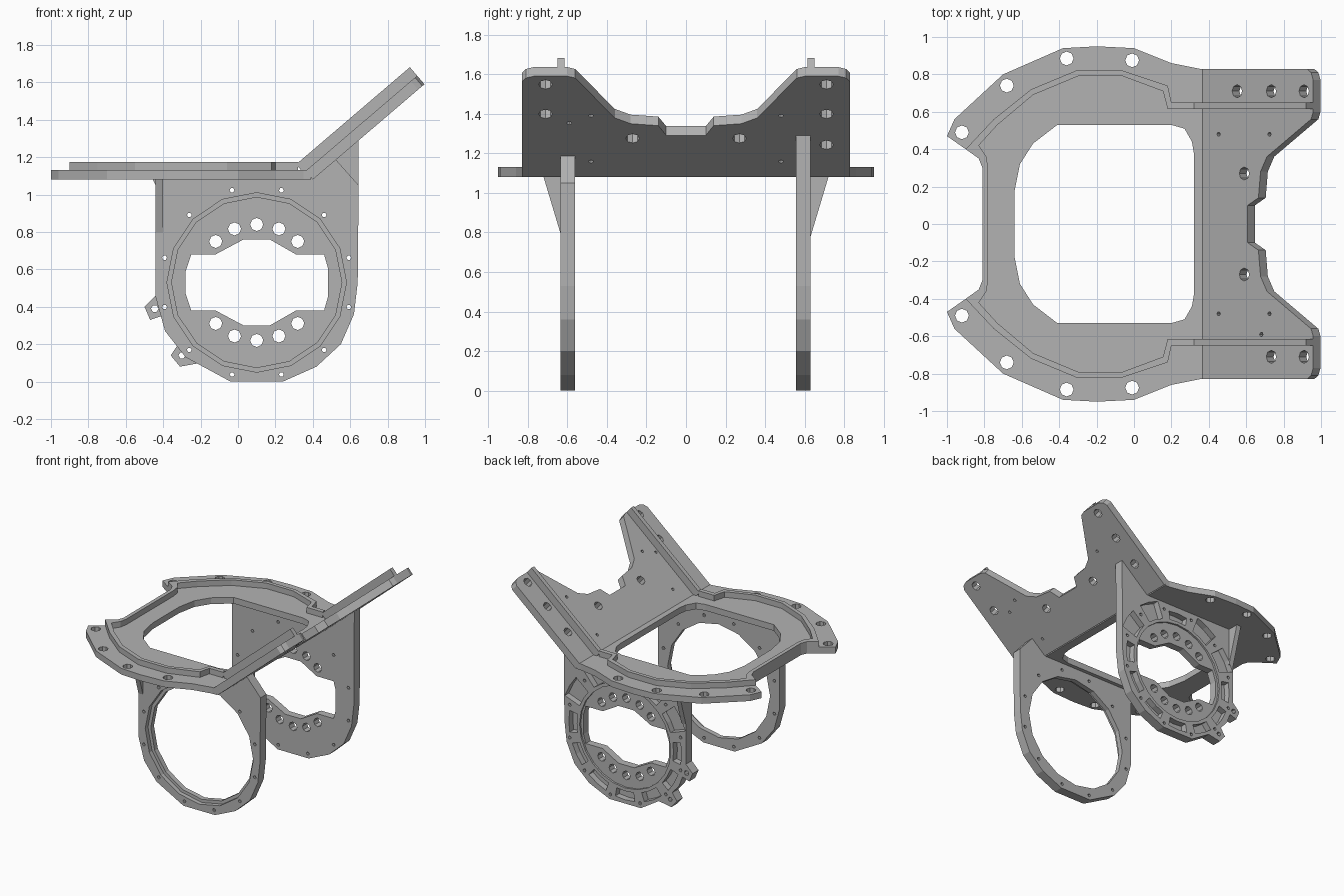
import bpy, bmesh
from math import sin, cos, radians
from mathutils import Matrix, Vector

if "Cube" in bpy.data.objects:
    bpy.data.objects.remove(bpy.data.objects["Cube"])

GREY = 0.45
metal = bpy.data.materials.new("plain_grey")
metal.diffuse_color = (GREY, GREY, GREY, 1)
metal.use_nodes = True
metal.node_tree.nodes["Principled BSDF"].inputs["Base Color"].default_value = (GREY, GREY, GREY, 1)


def slab(name, loops, low, high, frame=Matrix()):
    """Extrude an outline with holes between two heights of a local frame."""
    curve = bpy.data.curves.new(name, "CURVE")
    curve.dimensions = "2D"
    curve.fill_mode = "BOTH"
    curve.extrude = (high - low) / 2
    for loop in loops:
        spline = curve.splines.new("POLY")
        spline.points.add(len(loop) - 1)
        for point, (a, b) in zip(spline.points, loop):
            point.co = (a, b, 0, 1)
        spline.use_cyclic_u = True
    helper = bpy.data.objects.new(name + "_curve", curve)
    bpy.context.collection.objects.link(helper)
    graph = bpy.context.evaluated_depsgraph_get()
    mesh = bpy.data.meshes.new_from_object(helper.evaluated_get(graph))
    bpy.data.objects.remove(helper)
    bm = bmesh.new()
    bm.from_mesh(mesh)
    bmesh.ops.remove_doubles(bm, verts=bm.verts, dist=0.0005)
    bmesh.ops.recalc_face_normals(bm, faces=bm.faces)
    bm.transform(frame @ Matrix.Translation((0, 0, (low + high) / 2)))
    for face in bm.faces:
        face.smooth = False
    bm.to_mesh(mesh)
    bm.free()
    mesh.materials.clear()
    mesh.materials.append(metal)
    obj = bpy.data.objects.new(name, mesh)
    bpy.context.collection.objects.link(obj)
    return obj


def circle(x, y, r, sides=8):
    return [(x + r * cos(radians(360 * i / sides)), y + r * sin(radians(360 * i / sides)))
            for i in range(sides)]


def polar(r, angle):
    return CX + r * cos(radians(angle)), CZ + r * sin(radians(angle))


def mirrored(half):
    return half + [(x, -y) for x, y in reversed(half)]


# Flat platform with a rounded window and bolt flange
platform_edge = mirrored([
    (0.39, 0.83), (0.35, 0.83), (0.2, 0.86), (0, 0.94), (-0.2, 0.95), (-0.38, 0.94),
    (-0.7, 0.8), (-0.96, 0.56), (-1, 0.47), (-0.9, 0.4), (-0.83, 0.35), (-0.81, 0.3)])
window = mirrored([
    (0.32, 0.38), (0.31, 0.44), (0.27, 0.51), (0.2, 0.53), (-0.41, 0.53),
    (-0.54, 0.43), (-0.61, 0.32), (-0.64, 0.17)])
flange_holes = [circle(x, side * y, 0.037) for side in (1, -1)
                for x, y in ((-0.92, 0.49), (-0.68, 0.74), (-0.36, 0.885), (-0.01, 0.875))]
slab("platform", [platform_edge, window] + flange_holes, 1.08, 1.13)

# Thin raised lip around the platform
lip_outer = mirrored([
    (0.32, 0.65), (0.2, 0.65), (0.18, 0.74), (-0.06, 0.82), (-0.31, 0.82), (-0.55, 0.72),
    (-0.75, 0.56), (-0.9, 0.4), (-0.83, 0.35), (-0.81, 0.3)])
lip_inner = mirrored([
    (0.32, 0.615), (0.18, 0.615), (0.155, 0.71), (-0.06, 0.79), (-0.3, 0.79), (-0.54, 0.69),
    (-0.73, 0.53), (-0.83, 0.42), (-0.79, 0.36), (-0.78, 0.3)])
slab("platform_lip", [lip_outer + lip_inner[::-1]], 1.13, 1.175)

# Sloped plate, drawn in its own tilted frame
slope = Matrix.Translation((0.4, 0, 1.08)) @ Matrix.Rotation(radians(-40.5), 4, "Y")
slope_edge = mirrored([
    (0, 0.83), (0.74, 0.83), (0.77, 0.81), (0.785, 0.77), (0.785, 0.6), (0.77, 0.56),
    (0.46, 0.36), (0.415, 0.28), (0.4, 0.14), (0.325, 0.1)])
slope_holes = [circle(u, y, 0.035) for u, y in (
    (0.72, 0.71), (0.49, 0.71), (0.25, 0.71), (0.72, -0.71), (0.49, -0.71),
    (0.3, 0.27), (0.3, -0.27))]
slope_holes += [circle(u, y, 0.012, 6) for u, y in (
    (0.12, 0.48), (0.12, -0.48), (0.477, 0.48), (0.477, -0.48), (0.42, -0.59))]
slab("sloped_plate", [slope_edge] + slope_holes, 0, 0.06, slope)
for name, y in (("left", 0.615), ("right", -0.65)):
    rib = [(-0.015, y), (0.785, y), (0.785, y + 0.035), (-0.015, y + 0.035)]
    slab("slope_rib_" + name, [rib], 0.06, 0.12, slope)

# Upright plates share a rounded lower outline; local z runs towards the front
CX, CZ = 0.1, 0.53
upright = Matrix.Rotation(radians(90), 4, "X")
round_right = [(0.64, 0.53), (0.62, 0.36), (0.55, 0.2), (0.42, 0.08), (0.24, 0), (-0.04, 0)]
top_left = [(-0.44, 1.05), (-0.46, 1.09), (0.39, 1.09)]
rim_holes = [circle(*polar(0.51, 15 + 30 * i), 0.013, 6) for i in range(12)]

# Front plate: open ring with a stepped bore
front_edge = top_left + [(0.52, 1.19), (0.645, 1.05)] + round_right + [
    (-0.28, 0.13), (-0.39, 0.27), (-0.44, 0.45)]
slab("front_ring_outer", [front_edge, circle(CX, CZ, 0.48, 16)] + rim_holes, 0.6, 0.635, upright)
slab("front_ring_inner", [front_edge, circle(CX, CZ, 0.455, 16)] + rim_holes, 0.56, 0.6, upright)

# Back plate: two clamp tabs, shaped opening, pockets on the outer side
back_edge = top_left + [(0.645, 1.29)] + round_right + [
    (-0.2, 0.1), (-0.31, 0.08), (-0.36, 0.14), (-0.32, 0.2), (-0.38, 0.27),
    (-0.41, 0.35), (-0.47, 0.33), (-0.5, 0.4), (-0.44, 0.46)]
opening_half = [(0.48, 0.08), (0.46, 0.15), (0.31, 0.15), (0.17, 0.23),
                (0.03, 0.23), (-0.12, 0.15), (-0.25, 0.15), (-0.28, 0.06)]
opening = [(x, CZ + z) for x, z in mirrored(opening_half)]
bolt_holes = [circle(*polar(0.31, base + step), 0.035)
              for base in (90, 270) for step in (-45, -22.5, 0, 22.5, 45)]
tab_holes = [circle(-0.445, 0.39, 0.02, 6), circle(-0.3, 0.14, 0.018, 6)]
pockets = []
for angle in range(0, 360, 30):
    outer = 0.57 if angle in (30, 60, 120, 150) else 0.5
    pockets.append([polar(0.43, angle + a) for a in (-10, 0, 10)]
                   + [polar(outer, angle + a) for a in (10, 0, -10)])
common = [back_edge] + rim_holes + tab_holes
slab("back_plate_web", common + [opening] + bolt_holes, -0.58, -0.555, upright)
slab("back_plate_core", common + [opening] + bolt_holes + pockets, -0.615, -0.58, upright)
slab("back_plate_rim", common + [circle(CX, CZ, 0.405, 24)] + pockets, -0.63, -0.615, upright)

# Triangular gussets under the flange
side_frame = Matrix(((0, 0, 1, 0), (1, 0, 0, 0), (0, 1, 0, 0), (0, 0, 0, 1)))
for name, side in (("front", -1), ("back", 1)):
    slab(name + "_gusset", [[(side * 0.62, 0.78), (side * 0.63, 0.78), (side * 0.72, 1.08),
                             (side * 0.62, 1.08)]], -0.44, -0.4, side_frame)
